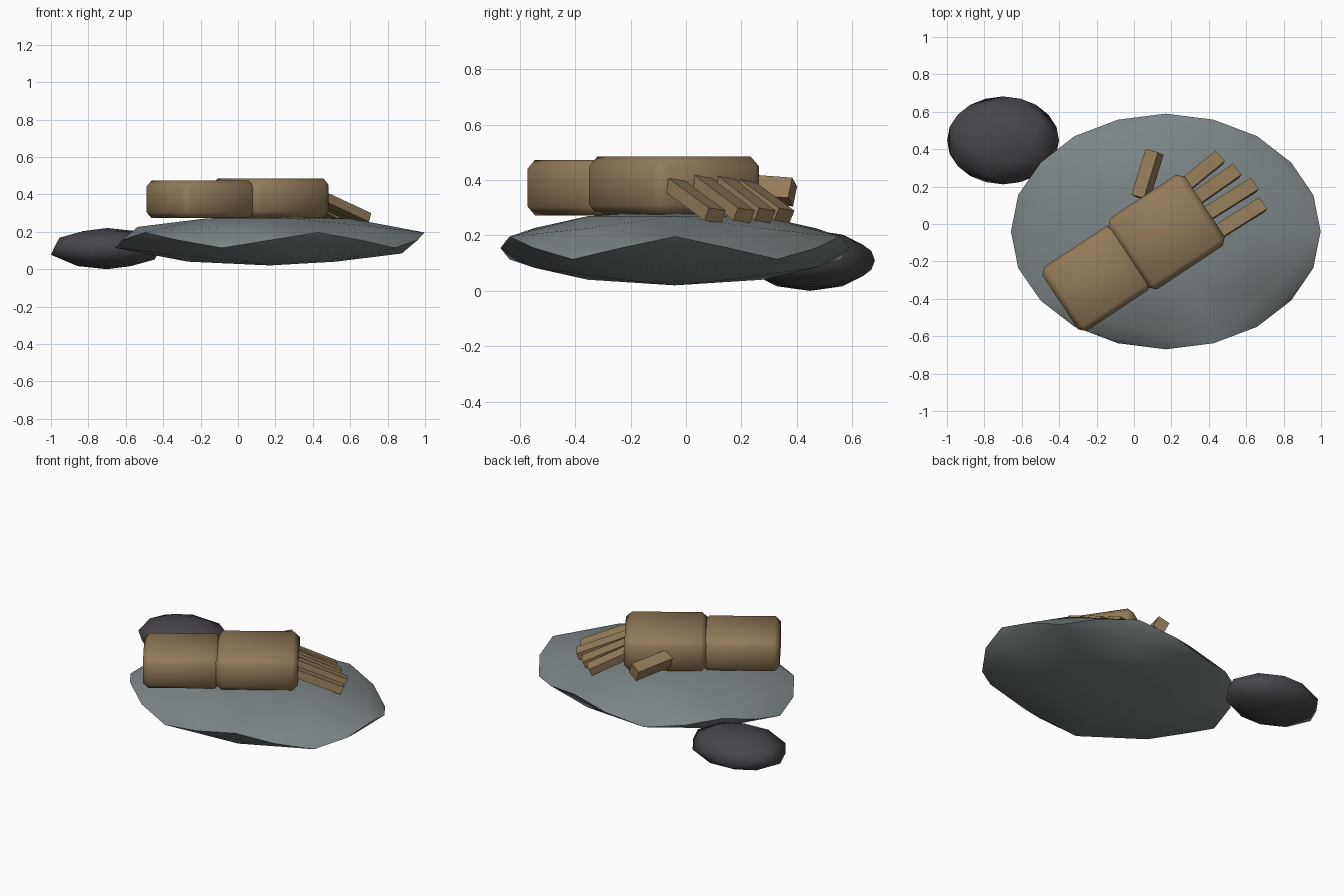
import bpy, bmesh, math
from mathutils import Vector, Matrix

cube = bpy.data.objects.get("Cube")
if cube:
    bpy.data.objects.remove(cube, do_unlink=True)


def material(name, rgb):
    m = bpy.data.materials.new(name)
    m.use_nodes = True
    m.diffuse_color = (*rgb, 1)
    m.node_tree.nodes["Principled BSDF"].inputs["Base Color"].default_value = (*rgb, 1)
    return m


GREY = material("grey stone", (0.2, 0.23, 0.235))
DARK = material("dark stone", (0.065, 0.06, 0.07))
TAN = material("tan leather", (0.29, 0.2, 0.1))


def finish(name, bm, mat, smooth_angle):
    me = bpy.data.meshes.new(name)
    bm.to_mesh(me)
    bm.free()
    me.materials.append(mat)
    ob = bpy.data.objects.new(name, me)
    bpy.context.collection.objects.link(ob)
    bpy.ops.object.select_all(action="DESELECT")
    ob.select_set(True)
    bpy.context.view_layer.objects.active = ob
    if smooth_angle:
        bpy.ops.object.shade_smooth_by_angle(angle=math.radians(smooth_angle))
    return ob


def stone(name, centre, radii, mat, smooth_angle):
    """Flattened pebble whose rim zigzags up and down."""
    bm = bmesh.new()
    bmesh.ops.create_icosphere(bm, subdivisions=2, radius=1)
    for v in bm.verts:
        if 0.4 < abs(v.co.z) < 0.48:
            v.co = Vector((v.co.x * 1.115, v.co.y * 1.115, v.co.z * 0.68))
    bmesh.ops.scale(bm, vec=radii, verts=bm.verts)
    bmesh.ops.translate(bm, vec=centre, verts=bm.verts)
    return finish(name, bm, mat, smooth_angle)


def block(name, start, end, width, height, roll=0, bevel=0):
    """Box running from start to end, rolled about its length."""
    a, b = Vector(start), Vector(end)
    along = (b - a).normalized()
    side = Vector((0, 0, 1)).cross(along).normalized()
    up = along.cross(side)
    frame = Matrix((along, side, up)).transposed().to_4x4()
    bm = bmesh.new()
    bmesh.ops.create_cube(bm, size=1)
    bmesh.ops.scale(bm, vec=((b - a).length, width, height), verts=bm.verts)
    if bevel:
        bmesh.ops.bevel(bm, geom=bm.edges[:], offset=bevel, segments=1, affect="EDGES")
    spin = Matrix.Rotation(math.radians(roll), 4, "X")
    bm.transform(Matrix.Translation((a + b) / 2) @ frame @ spin)
    return finish(name, bm, TAN, 60 if bevel else 0)


# Stones
stone("large_flat_stone", (0.17, -0.04, 0.155), (0.83, 0.63, 0.135), GREY, 40)
stone("small_dark_stone", (-0.7, 0.447, 0.11), (0.3, 0.235, 0.11), DARK, 80)

# Forearm and palm lie along one slanted axis
ANGLE = math.radians(33.5)


def on_arm(u, z, v=-0.132):
    c, s = math.cos(ANGLE), math.sin(ANGLE)
    return (u * c - v * s, u * s + v * c, z)


block("forearm", on_arm(-0.56, 0.373), on_arm(-0.1, 0.373), 0.41, 0.2, bevel=0.032)
block("palm", on_arm(-0.125, 0.38), on_arm(0.367, 0.38), 0.455, 0.21, bevel=0.035)

# Fingers droop to the stone, thumb sticks out level
fingers = {
    "index": ((0.24, 0.18), (0.455, 0.355)),
    "middle": ((0.31, 0.12), (0.545, 0.285)),
    "ring": ((0.37, 0.04), (0.64, 0.21)),
    "little": ((0.41, -0.07), (0.685, 0.105)),
}
for name, (base, tip) in fingers.items():
    block(name + "_finger", (*base, 0.4), (*tip, 0.272), 0.075, 0.05, roll=-8)
block("thumb", (0.035, 0.14, 0.375), (0.11, 0.385, 0.357), 0.075, 0.08, roll=-25)
